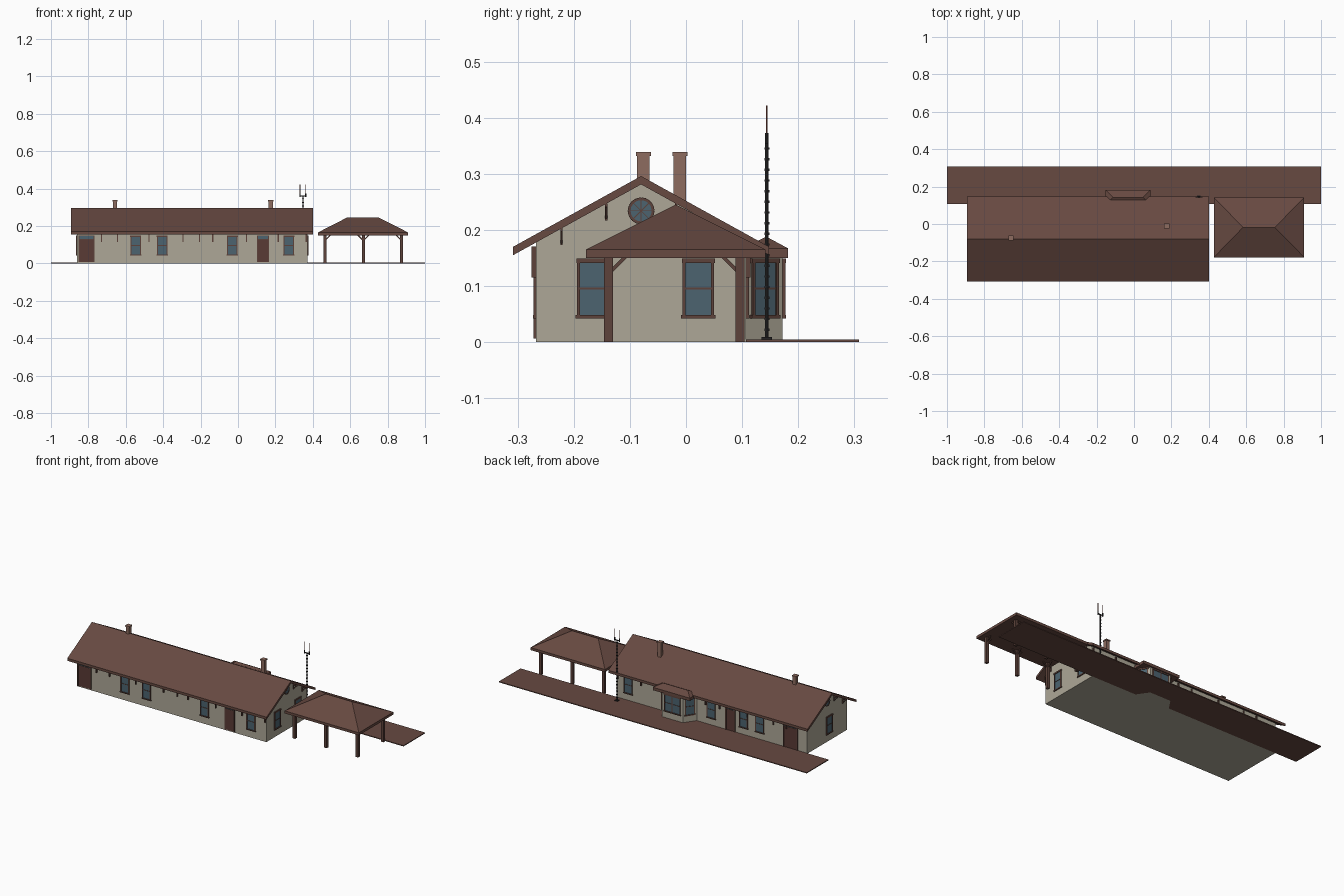
import bpy, bmesh, math
from mathutils import Matrix, Vector

if "Cube" in bpy.data.objects:
    bpy.data.objects.remove(bpy.data.objects["Cube"])


def material(name, r, g, b):
    m = bpy.data.materials.new(name)
    m.use_nodes = True
    m.diffuse_color = (r, g, b, 1)
    m.node_tree.nodes["Principled BSDF"].inputs["Base Color"].default_value = (r, g, b, 1)
    return m


WALL = material("warm grey wall", 0.42, 0.39, 0.31)
ROOF = material("brown roof", 0.135, 0.067, 0.053)
TRIM = material("dark brown trim", 0.11, 0.055, 0.043)
DOOR = material("red brown door", 0.10, 0.043, 0.036)
GLASS = material("blue grey glass", 0.072, 0.125, 0.16)
BRICK = material("chimney brick", 0.27, 0.15, 0.115)
METAL = material("dark metal", 0.018, 0.017, 0.018)
RUST = material("antenna red", 0.25, 0.08, 0.06)


class Part:
    """Collects solids in a local frame and makes one object of them."""

    def __init__(self, name, *mats, frame=Matrix()):
        self.name, self.mats, self.frame = name, mats, frame
        self.bm = bmesh.new()

    def box(self, lo, hi, mat=0, matrix=Matrix()):
        lo, hi = Vector(lo), Vector(hi)
        m = matrix @ Matrix.Translation((lo + hi) / 2) @ Matrix.Diagonal((*(hi - lo), 1))
        verts = bmesh.ops.create_cube(self.bm, size=1, matrix=m)["verts"]
        for f in {f for v in verts for f in v.link_faces}:
            f.material_index = mat

    def bar(self, a, b, width, mat=0, sides=4):
        a, b = Vector(a), Vector(b)
        turn = (b - a).to_track_quat("Z", "Y").to_matrix().to_4x4()
        m = Matrix.Translation((a + b) / 2) @ turn @ Matrix.Rotation(math.pi / sides, 4, "Z")
        r = width / 2 / math.cos(math.pi / sides)
        verts = bmesh.ops.create_cone(self.bm, cap_ends=True, segments=sides, radius1=r,
                                      radius2=r, depth=(b - a).length, matrix=m)["verts"]
        for f in {f for v in verts for f in v.link_faces}:
            f.material_index = mat

    def prism(self, points, along):
        face = self.bm.faces.new([self.bm.verts.new(p) for p in points])
        out = bmesh.ops.extrude_face_region(self.bm, geom=[face])["geom"]
        moved = [g for g in out if isinstance(g, bmesh.types.BMVert)]
        bmesh.ops.translate(self.bm, verts=moved, vec=along)

    def hip(self, x0, x1, y0, y1, z, ridge0, ridge1, ridge_y, top):
        v = [self.bm.verts.new(p) for p in (
            (x0, y0, z), (x1, y0, z), (x1, y1, z), (x0, y1, z),
            (ridge0, ridge_y, top), (ridge1, ridge_y, top))]
        for ids in ((0, 1, 5, 4), (1, 2, 5), (2, 3, 4, 5), (3, 0, 4), (3, 2, 1, 0)):
            self.bm.faces.new([v[i] for i in ids])

    def done(self):
        bmesh.ops.recalc_face_normals(self.bm, faces=self.bm.faces)
        self.bm.transform(self.frame)
        mesh = bpy.data.meshes.new(self.name)
        self.bm.to_mesh(mesh)
        self.bm.free()
        for m in self.mats:
            mesh.materials.append(m)
        bpy.context.collection.objects.link(bpy.data.objects.new(self.name, mesh))


def wall_frame(x, y, degrees):
    # local x runs along the wall, local -y points outward
    return Matrix.Translation((x, y, 0)) @ Matrix.Rotation(math.radians(degrees), 4, "Z")


def window(name, x, y, degrees, width=0.055, panes=1):
    p = Part(name, TRIM, GLASS, frame=wall_frame(x, y, degrees))
    h = width / 2
    p.box((-h, -0.002, 0.045), (h, 0.002, 0.145), 1)
    for i in range(panes + 1):
        c = -h + 0.002 + (width - 0.004) * i / panes
        p.box((c - 0.0025, -0.005, 0.045), (c + 0.0025, 0.001, 0.145))
    p.box((-h, -0.004, 0.094), (h, 0.001, 0.097))
    p.box((-h - 0.003, -0.006, 0.042), (h + 0.003, 0.001, 0.048))
    p.box((-h - 0.002, -0.006, 0.141), (h + 0.002, 0.001, 0.149))
    p.done()


def door(name, x, y, degrees, width=0.058):
    p = Part(name, TRIM, DOOR, GLASS, frame=wall_frame(x, y, degrees))
    h = width / 2
    p.box((-h, -0.002, 0.006), (h, 0.002, 0.128), 1)
    p.box((-h, -0.002, 0.128), (h, 0.002, 0.148), 2)
    for s in (-h, h):
        p.box((s - 0.003, -0.005, 0.006), (s + 0.003, 0.001, 0.15))
    for z in (0.128, 0.148):
        p.box((-h, -0.005, z - 0.002), (h, 0.001, z + 0.002))
    p.done()


FRONT, BACK, LEFT, RIGHT = -0.267, 0.107, 0.371, -0.86
RIDGE = -0.08

# Main building
p = Part("building_walls", WALL)
p.prism([(RIGHT, FRONT, 0), (RIGHT, BACK, 0), (RIGHT, BACK, 0.181),
         (RIGHT, RIDGE, 0.285), (RIGHT, FRONT, 0.181)], (LEFT - RIGHT, 0, 0))
p.done()
p = Part("main_roof", ROOF)
p.prism([(-0.893, y, z) for y, z in ((-0.308, 0.17), (RIDGE, 0.296), (0.148, 0.17),
         (0.148, 0.155), (RIDGE, 0.281), (-0.308, 0.155))], (1.294, 0, 0))
p.done()

# Bay at the back, and the platform cut around it
bay = [(0.08, BACK), (0.035, 0.172), (-0.10, 0.172), (-0.145, BACK)]
p = Part("bay_walls", WALL)
p.prism([(x, y, 0) for x, y in bay], (0, 0, 0.156))
p.done()
p = Part("bay_roof", ROOF)
p.box((-0.152, 0.10, 0.15), (0.088, 0.182, 0.167))
p.hip(-0.152, 0.088, 0.10, 0.182, 0.167, -0.112, 0.048, 0.143, 0.188)
p.done()
p = Part("platform", ROOF)
p.prism([(x, y, 0) for x, y in [(1, 0.308), (1, BACK)] + bay + [(-1, BACK), (-1, 0.308)]],
        (0, 0, 0.005))
p.done()

# Windows and doors
for i, x in enumerate((-0.547, -0.406, -0.03, 0.272)):
    window(f"front_window_{i}", x, FRONT, 0)
for i, x in enumerate((0.30, -0.24, -0.45, -0.555)):
    window(f"back_window_{i}", x, BACK, 180)
for i, y in enumerate((-0.166, 0.022)):
    window(f"left_window_{i}", LEFT, y, 90)
window("right_window", RIGHT, -0.10, -90)
window("bay_wide_window", -0.033, 0.172, 180, 0.105, 2)
turn = math.degrees(math.atan2(0.045, 0.065))
window("bay_left_window", 0.0575, 0.1395, 90 + turn)
window("bay_right_window", -0.1225, 0.1395, 270 - turn)
door("front_wide_door", -0.81, FRONT, 0, 0.082)
door("front_door", 0.134, FRONT, 0)
door("back_wide_door", -0.755, BACK, 180, 0.09)
door("back_door", -0.365, BACK, 180)

# Round gable windows and gable brackets
for side, x, deg in (("left", LEFT, 90), ("right", RIGHT, -90)):
    p = Part(f"{side}_round_window", TRIM, GLASS, frame=wall_frame(x, RIDGE, deg))
    c = Vector((0, 0, 0.234))
    p.bar(c + Vector((0, 0.002, 0)), c + Vector((0, -0.003, 0)), 0.042, 1, 16)
    for i in range(16):
        a, b = (Vector((math.cos(t), 0, math.sin(t))) * 0.0215
                for t in (math.tau * i / 16, math.tau * (i + 1) / 16))
        out = Vector((0, -0.002, 0))
        p.bar(c + a + out, c + b + out, 0.005)
        if i % 2 == 0:
            p.bar(c + out * 1.3, c + a + out * 1.3, 0.0015)
    p.done()
    p = Part(f"{side}_gable_brackets", TRIM, frame=wall_frame(x, RIDGE, deg))
    for dy, top in ((0.062, 0.247), (0.142, 0.203)):
        for s in (-dy, dy):
            p.box((s - 0.002, -0.005, top - 0.03), (s + 0.002, 0, top))
            p.box((s - 0.002, -0.028, top - 0.006), (s + 0.002, 0, top))
            p.bar((s, -0.002, top - 0.027), (s, -0.026, top - 0.003), 0.004)
    p.done()

# Small brackets under the eaves
for name, y, deg, sign in (("front", FRONT, 0, 1), ("back", BACK, 180, -1)):
    p = Part(f"{name}_eave_brackets", TRIM, frame=wall_frame(0, y, deg))
    for x in (-0.73, -0.645, -0.475, -0.295, -0.205, -0.135, 0.045, 0.215, 0.365):
        if name == "front" or not -0.16 < x < 0.1:
            p.box((x * sign - 0.003, -0.008, 0.115), (x * sign + 0.003, 0, 0.17))
    p.done()

# Chimneys
for name, x, y in (("right", -0.657, -0.076), ("left", 0.175, -0.011)):
    p = Part(f"{name}_chimney", BRICK)
    p.box((x - 0.011, y - 0.011, 0.23), (x + 0.011, y + 0.011, 0.333))
    p.box((x - 0.0135, y - 0.0135, 0.332), (x + 0.0135, y + 0.0135, 0.339))
    p.done()

# Open shelter
p = Part("shelter_roof", ROOF)
p.box((0.427, -0.178, 0.15), (0.91, 0.142, 0.165))
p.hip(0.427, 0.91, -0.178, 0.142, 0.165, 0.583, 0.753, -0.018, 0.245)
p.done()
p = Part("shelter_posts", TRIM)
for x in (0.465, 0.67, 0.875):
    for y, inward in ((-0.138, 1), (0.096, -1)):
        p.box((x - 0.008, y - 0.008, 0), (x + 0.008, y + 0.008, 0.152))
        p.bar((x, y, 0.122), (x, y + inward * 0.03, 0.152), 0.006)
        for s in (-1, 1):
            if 0.44 < x + s * 0.03 < 0.9:
                p.bar((x, y, 0.122), (x + s * 0.03, y, 0.152), 0.006)
p.done()

# Radio mast with two aerials
mx, my = 0.347, 0.144
p = Part("radio_mast", METAL, RUST)
p.box((mx - 0.009, my - 0.009, 0.004), (mx + 0.009, my + 0.009, 0.009))
p.bar((mx, my, 0.005), (mx, my, 0.362), 0.006, 0, 6)
for i in range(18):
    z = 0.02 + i * 0.019
    p.bar((mx, my, z), (mx, my, z + 0.004), 0.009, 0, 6)
p.box((mx - 0.018, my - 0.002, 0.357), (mx + 0.018, my + 0.002, 0.362))
for s in (-0.0155, 0.0155):
    p.bar((mx + s, my, 0.354), (mx + s, my, 0.373), 0.006, 0, 6)
    p.bar((mx + s, my, 0.372), (mx + s, my, 0.422), 0.003, 1, 6)
p.done()
